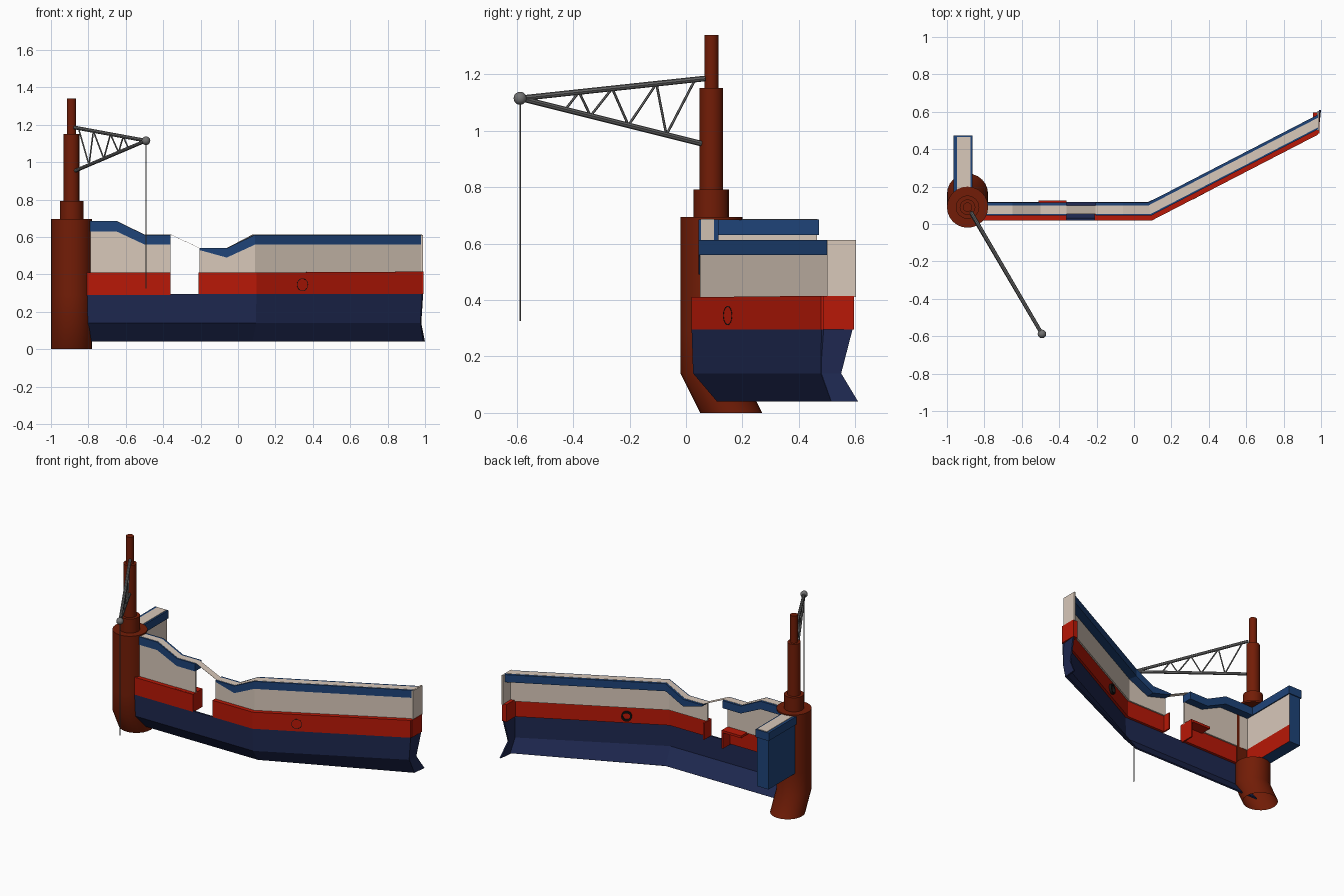
import bpy, bmesh, math
from mathutils import Vector

if "Cube" in bpy.data.objects:
    bpy.data.objects.remove(bpy.data.objects["Cube"])

def material(name, rgb):
    m = bpy.data.materials.new(name)
    m.diffuse_color = (*rgb, 1)
    m.use_nodes = True
    m.node_tree.nodes["Principled BSDF"].inputs["Base Color"].default_value = m.diffuse_color
    return m

NAVY = material("navy", (.013, .021, .08))
RED = material("red", (.48, .009, .002))
RUST = material("rust_brown", (.17, .012, .002))
CREAM = material("cream", (.69, .58, .49))
BLUE = material("band_blue", (.013, .057, .19))
GREY = material("steel_grey", (.17, .17, .17))
BLACK = material("black", (.008, .008, .008))

def loft(name, rings, mat, smooth=False, closed=False, caps=(True, True)):
    """Skin a list of equal rings; cap the ends unless closed into a loop."""
    bm = bmesh.new()
    vs = [[bm.verts.new(p) for p in r] for r in rings]
    n = len(rings[0])
    pairs = list(zip(vs, vs[1:])) + ([(vs[-1], vs[0])] if closed else [])
    for a, b in pairs:
        for i in range(n):
            j = (i + 1) % n
            bm.faces.new((a[i], a[j], b[j], b[i]))
    for ring, cap in ((vs[0], caps[0]), (vs[-1], caps[1])):
        if cap and not closed:
            bm.faces.new(ring)
    bmesh.ops.recalc_face_normals(bm, faces=bm.faces)
    me = bpy.data.meshes.new(name)
    bm.to_mesh(me)
    bm.free()
    me.materials.append(mat)
    ob = bpy.data.objects.new(name, me)
    bpy.context.collection.objects.link(ob)
    if smooth:
        bpy.ops.object.select_all(action='DESELECT')
        ob.select_set(True)
        bpy.context.view_layer.objects.active = ob
        bpy.ops.object.shade_smooth_by_angle(angle=math.radians(35))
    return ob

def box(name, x0, x1, y0, y1, z0, z1, mat):
    return loft(name, [[(x0, y0, z), (x1, y0, z), (x1, y1, z), (x0, y1, z)]
                       for z in (z0, z1)], mat)

def circle(x, y, z, r, n=24):
    return [(x + r * math.cos(2 * math.pi * i / n),
             y + r * math.sin(2 * math.pi * i / n), z) for i in range(n)]

def rod(name, p, q, r, n=8):
    p, q = Vector(p), Vector(q)
    rot = (q - p).to_track_quat('Z', 'Y')
    return loft(name, [[c + rot @ Vector(v) for v in circle(0, 0, 0, r, n)]
                       for c in (p, q)], GREY, True)

# the long wall bends backwards at BEND
BEND, END = .098, .985
def on_wall(x, o, z):
    """Point at distance o behind the outer face of the wall."""
    if x < BEND - 1e-4:
        return (x, .02 + o, z)
    if x < BEND + 1e-4:
        return (x - .243 * o, .02 + o, z)
    return (x, .02 + (x - BEND) * .517 + o * 1.126, z)

def wall(name, stations, o0, o1, mat):
    """Wall strip through stations (x, bottom, top)."""
    return loft(name, [[on_wall(x, o0, a), on_wall(x, o1, a),
                        on_wall(x, o1, b), on_wall(x, o0, b)]
                       for x, a, b in stations], mat)

CORNER = -.87
# hull: thin bent sheet with a raked lower strake
hull_profile = [(.0, .295), (.005, .14), (.09, .04), (.098, .045), (.015, .145), (.012, .295)]
hull_rings = [[on_wall(x, o, z) for o, z in hull_profile] for x in (-.9, BEND)]
hull_rings.append([(END, .48, .295), (.975, .478, .14), (.99, .515, .04),
                   (.985, .525, .045), (.968, .49, .145), (.975, .492, .295)])
loft("hull_side", hull_rings, NAVY)
loft("hull_end", [
    [(.978, .48, .295), (.99, .59, .295), (.98, .59, .295), (.968, .482, .295)],
    [(.976, .48, .14), (.98, .55, .14), (.97, .55, .14), (.966, .482, .14)],
    [(.99, .515, .04), (1.0, .61, .04), (.99, .61, .04), (.98, .517, .04)]], NAVY)

# red belt: thin plating with a gap, end plates, a ledge and an end return
wall("red_belt_left", [(CORNER, .29, .41), (-.36, .29, .41)], 0, .03, RED)
wall("red_belt_right", [(-.21, .295, .41), (BEND, .295, .41), (END, .295, .415)], 0, .03, RED)
box("red_ledge", -.51, -.36, .025, .125, .395, .411, RED)
box("red_gap_end_left", -.37, -.36, .025, .125, .285, .411, RED)
box("red_gap_end_right", -.21, -.2, .025, .1, .295, .41, RED)
box("red_return", .957, .992, .485, .596, .295, .415, RED)

# cream plating, blue band and cream capping
left = [(CORNER, .63, .685), (-.65, .63, .685), (-.5, .56, .612), (-.36, .56, .612)]
right = [(-.205, .53, .54), (-.06, .49, .54), (BEND, .56, .612), (END, .56, .612)]
for side, st in (("left", left), ("right", right)):
    wall("cream_wall_" + side, [(x, .405, a) for x, a, b in st], .029, .04, CREAM)
    wall("blue_band_" + side, st, .025, .095, BLUE)
wall("wall_capping", [(x, b, b + .0015) for x, a, b in left + right], .034, .08, CREAM)
box("cream_return", .978, .99, .5, .602, .41, .612, CREAM)

# side wing: cream and red on the inner face only
def wing_ring(z, g=0):
    x0, x1, y0, y1 = -.957 - g, CORNER + g, .05, .465 + g
    return [(x0, y0, z), (x1, y0, z), (x1, y1, z), (x0, y1, z)]
wing = loft("wing_panel", [wing_ring(.29), wing_ring(.41), wing_ring(.63)], BLUE)
wing.data.materials.append(CREAM)
wing.data.materials.append(RED)
for f in wing.data.polygons:
    if f.normal.x > .5:
        f.material_index = 1 if f.center.z > .41 else 2
loft("wing_band", [wing_ring(.63, .007), wing_ring(.685, .007)], BLUE)
box("wing_capping", -.946, -.874, .1, .466, .684, .688, CREAM)

# tower: open raked foot, notched trunk, top disc and stepped mast
TX, TY = -.89, .09
loft("tower_foot", [circle(TX, .16, 0, .11), circle(TX, TY, .14, .11),
                    circle(TX, TY, .29, .11)], RUST, True, caps=(False, True))
arc = [(TX + .11 * math.cos(math.radians(a)), TY + .11 * math.sin(math.radians(a)))
       for a in range(90, 346, 15)] + [(CORNER, .055)]
loft("tower_trunk", [[(x, y, z) for x, y in arc] for z in (.29, .684)], RUST, True)
loft("tower_disc", [circle(TX, TY, .684, .11), circle(TX, TY, .695, .11)], RUST, True)
for name, r, z0, z1 in (("mast_base", .063, .695, .792), ("mast_middle", .042, .792, 1.152),
                        ("mast_top", .025, 1.152, 1.34)):
    loft(name, [circle(TX, TY, z0, r, 16), circle(TX, TY, z1, r, 16)], RUST, True)

# crane jib with zigzag bracing, ball tip and cable
TIP = Vector((-.492, -.588, 1.115))
TOP, LOW = Vector((-.872, .065, 1.185)), Vector((-.868, .052, .955))
rod("jib_upper_beam", TIP, TOP, .01)
rod("jib_lower_beam", TIP, LOW, .01)
zigzag = []
for low_t, top_t in ((.25, .32), (.39, .5), (.6, .74), (.81, .95)):
    zigzag += [TIP.lerp(LOW, low_t), TIP.lerp(TOP, top_t)]
for i, (p, q) in enumerate(zip(zigzag, zigzag[1:])):
    rod("jib_brace_%d" % i, p, q, .0045, 6)
rod("cable", TIP, TIP - Vector((0, 0, .79)), .003, 6)
bpy.ops.mesh.primitive_uv_sphere_add(segments=16, ring_count=10, radius=.023, location=TIP)
ball = bpy.context.object
ball.name = "jib_ball"
ball.data.materials.append(GREY)
bpy.ops.object.shade_smooth_by_angle()

# round hatch through the belt: thin ring in front, deeper ring behind
def hatch_ring(name, o0, o1, r0, r1, n=24):
    rings = []
    for i in range(n):
        a = 2 * math.pi * i / n
        rings.append([on_wall(.345 + r * .888 * math.cos(a) - .459 * o, o, .345 + r * math.sin(a))
                      for o, r in ((o0, r0), (o1, r0), (o1, r1), (o0, r1))])
    return loft(name, rings, BLACK, closed=True)
hatch_ring("hatch_front_ring", -.001, .002, .031, .034)
hatch_ring("hatch_back_ring", .025, .045, .024, .034)
